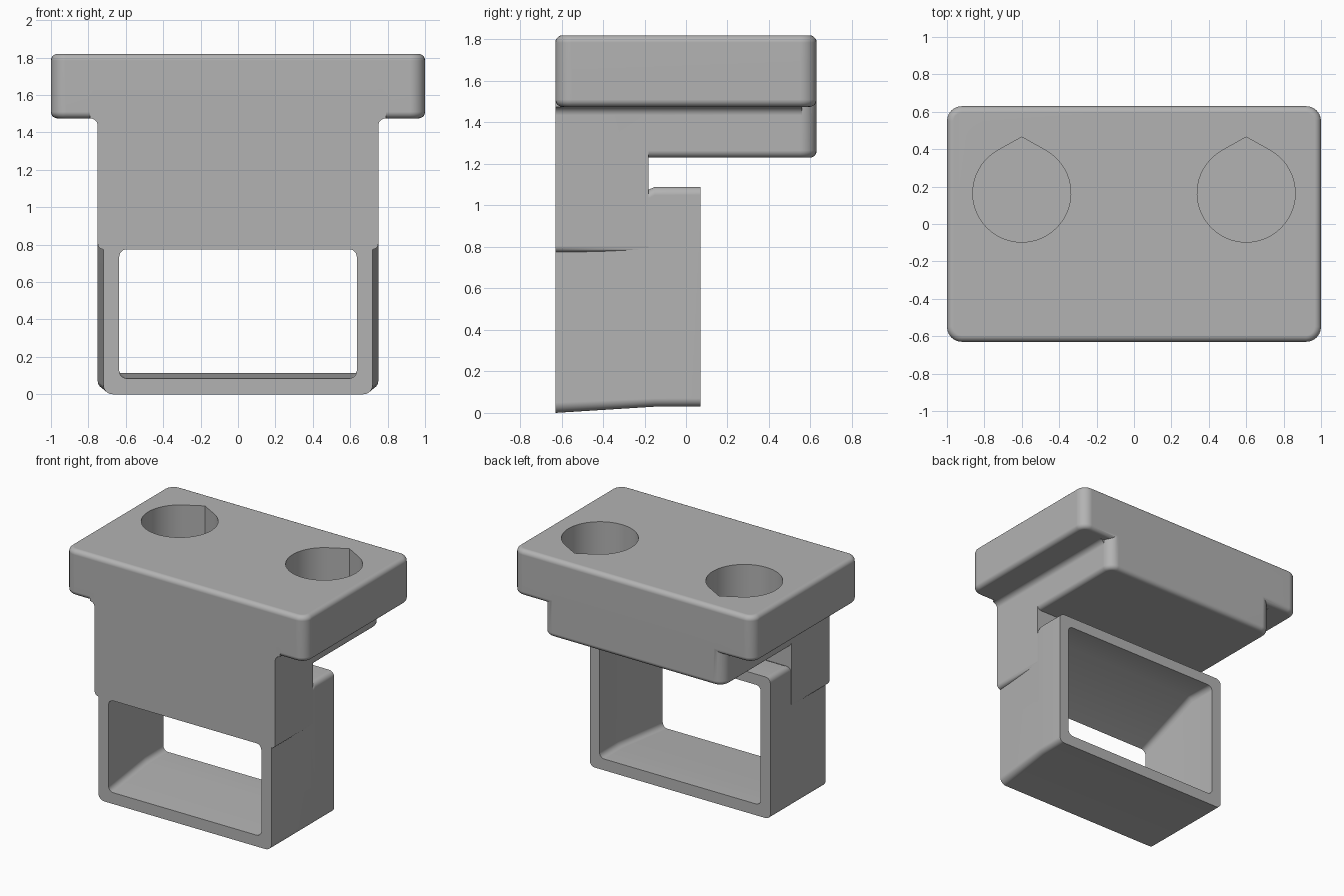
import bpy, bmesh
from math import sin, cos, pi, radians

cube = bpy.data.objects.get("Cube")
if cube:
    bpy.data.objects.remove(cube, do_unlink=True)

grey = bpy.data.materials.new("plain grey")
grey.use_nodes = True
colour = (0.45, 0.45, 0.45, 1)
grey.diffuse_color = colour
grey.node_tree.nodes["Principled BSDF"].inputs["Base Color"].default_value = colour


def arc(cx, cy, r, start, end, steps=6):
    """Points along an arc, angles in degrees."""
    angles = [radians(start + (end - start) * i / steps) for i in range(steps + 1)]
    return [(cx + r * cos(a), cy + r * sin(a)) for a in angles]


def rounded_rect(half, low, high, r):
    return (arc(half - r, low + r, r, -90, 0) + arc(half - r, high - r, r, 0, 90)
            + arc(r - half, high - r, r, 90, 180) + arc(r - half, low + r, r, 180, 270))


def loft(name, sections, axis):
    """Skin matching outlines, each placed at a position along y or z."""
    bm = bmesh.new()
    rings = []
    for pos, outline in sections:
        rings.append([bm.verts.new((u, pos, v) if axis == "y" else (u, v, pos))
                      for u, v in outline])
    for a, b in zip(rings, rings[1:]):
        for i in range(len(a)):
            j = (i + 1) % len(a)
            bm.faces.new((a[i], a[j], b[j], b[i]))
    bm.faces.new(rings[0])
    bm.faces.new(rings[-1])
    bmesh.ops.recalc_face_normals(bm, faces=bm.faces)
    mesh = bpy.data.meshes.new(name)
    bm.to_mesh(mesh)
    bm.free()
    obj = bpy.data.objects.new(name, mesh)
    bpy.context.collection.objects.link(obj)
    mesh.materials.append(grey)
    return obj


def soft_slab(name, half, front, back, bottom, top, corner, edge):
    """Rounded plate with softened top and bottom rims."""
    sections = []
    for base, sign, order in ((bottom, 1, range(6)), (top, -1, range(5, -1, -1))):
        for i in order:
            a = i / 5 * pi / 2
            inset = edge * (1 - sin(a))
            z = base + sign * edge * (1 - cos(a))
            sections.append((z, rounded_rect(half - inset, front + inset,
                                             back - inset, corner - inset)))
    return loft(name, sections, "z")


def combine(target, other, operation):
    mod = target.modifiers.new(operation, "BOOLEAN")
    mod.operation = operation
    mod.solver = "EXACT"
    mod.object = other
    bpy.context.view_layer.objects.active = target
    bpy.ops.object.modifier_apply(modifier=mod.name)
    bpy.data.objects.remove(other, do_unlink=True)


FRONT, BACK = -0.63, 0.63
NECK = 0.75

# Wide top plate
bracket = soft_slab("mounting_bracket", 1, FRONT, BACK, 1.475, 1.82, 0.08, 0.035)

# Stepped block under the plate
step = soft_slab("under_block", NECK, -0.5, BACK, 1.23, 1.6, 0.08, 0.035)
combine(bracket, step, "UNION")

# Front neck with rounded lower corners
r = 0.03
neck_outline = (arc(NECK - r, 0.775 + r, r, -90, 0) + [(NECK, 1.6), (-NECK, 1.6)]
                + arc(r - NECK, 0.775 + r, r, 180, 270))
neck = loft("neck", [(FRONT, neck_outline), (-0.18, neck_outline)], "y")
combine(bracket, neck, "UNION")

# Concave fillets where the neck meets the plate
r = 0.04
flare_right = arc(NECK + r, 1.475 - r, r, 180, 90)
flare_outline = (flare_right + [(NECK + r, 1.55), (-NECK - r, 1.55)]
                 + [(-x, z) for x, z in reversed(flare_right)])
flare = loft("flare", [(FRONT, flare_outline), (0.56, flare_outline)], "y")
combine(bracket, flare, "UNION")

# Rectangular sleeve that widens towards the back
front_out = rounded_rect(0.72, 0, 0.86, 0.05)
back_out = rounded_rect(NECK, 0.03, 1.09, 0.04)
sleeve = loft("sleeve", [(FRONT, front_out), (-0.15, back_out), (0.07, back_out)], "y")
combine(bracket, sleeve, "UNION")

# Opening through the sleeve
front_in = rounded_rect(0.635, 0.085, 0.775, 0.04)
back_in = rounded_rect(0.67, 0.115, 1.01, 0.04)
opening = loft("opening", [(-0.7, front_in), (FRONT, front_in),
                           (-0.15, back_in), (0.2, back_in)], "y")
combine(bracket, opening, "DIFFERENCE")

# Teardrop sockets in the plate
for side in (-1, 1):
    drop = arc(side * 0.6, 0.165, 0.262, 119, 421, 48) + [(side * 0.6, 0.465)]
    socket = loft("socket", [(1.54, drop), (1.9, drop)], "z")
    combine(bracket, socket, "DIFFERENCE")

# Smooth rounds with crisp corners
bpy.ops.object.select_all(action="DESELECT")
bracket.select_set(True)
bpy.context.view_layer.objects.active = bracket
bpy.ops.object.shade_smooth_by_angle(angle=radians(30))
weighted = bracket.modifiers.new("even_shading", "WEIGHTED_NORMAL")
weighted.keep_sharp = True
